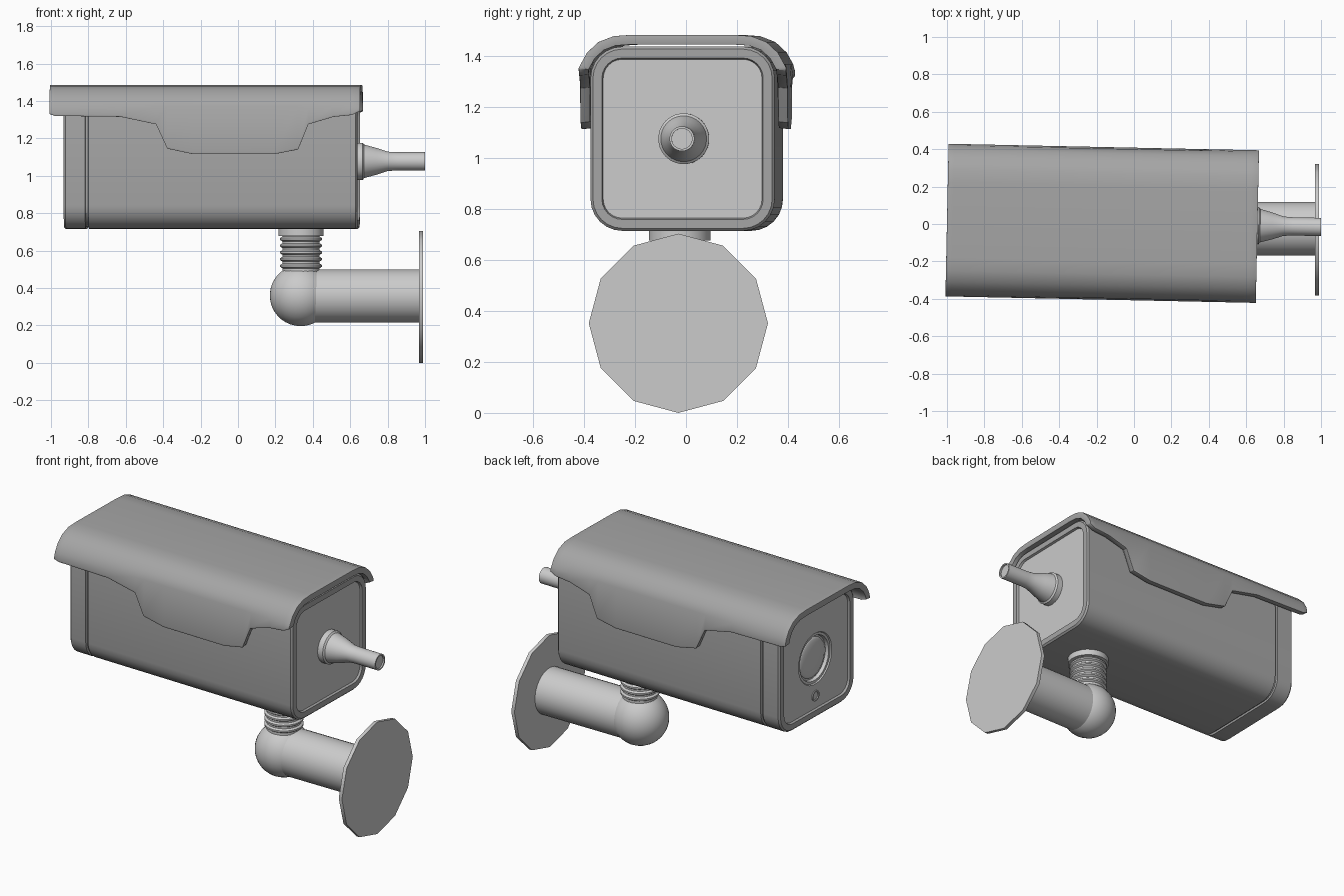
import bpy, bmesh
from math import sin, cos, pi, radians

cube = bpy.data.objects.get("Cube")
if cube:
    bpy.data.objects.remove(cube, do_unlink=True)


def material(name, value):
    mat = bpy.data.materials.new(name)
    mat.use_nodes = True
    colour = (value, value, value, 1)
    mat.diffuse_color = colour
    mat.node_tree.nodes["Principled BSDF"].inputs["Base Color"].default_value = colour
    return mat


LIGHT = material("light grey", 0.6)
DARK = material("mid grey", 0.38)
YAW = -0.021  # the housing is turned slightly on its mount


def finish(name, bm, mats, location=(0, 0, 0), rotation=(0, 0, 0), angle=35):
    bmesh.ops.recalc_face_normals(bm, faces=bm.faces)
    mesh = bpy.data.meshes.new(name)
    bm.to_mesh(mesh)
    bm.free()
    for mat in mats:
        mesh.materials.append(mat)
    obj = bpy.data.objects.new(name, mesh)
    bpy.context.collection.objects.link(obj)
    obj.location, obj.rotation_euler = location, rotation
    bpy.ops.object.select_all(action="DESELECT")
    obj.select_set(True)
    bpy.context.view_layer.objects.active = obj
    bpy.ops.object.shade_smooth_by_angle(angle=radians(angle))
    return obj


def loft(bm, rings, light_from=None):
    """Skin a list of equal point rings and close both ends."""
    loops = [[bm.verts.new(p) for p in ring] for ring in rings]
    n = len(loops[0])
    for k, (a, b) in enumerate(zip(loops, loops[1:])):
        for i in range(n):
            j = (i + 1) % n
            face = bm.faces.new((a[i], a[j], b[j], b[i]))
            face.material_index = 1 if light_from and light_from(k) else 0
    for loop in (loops[0], loops[-1]):
        bm.faces.new(loop).material_index = 1 if light_from else 0


def circle(x, r, n=28, z=0.0):
    turns = [2 * pi * (i + 0.5) / n for i in range(n)]
    return [(x, r * cos(t), z + r * sin(t)) for t in turns]


def rounded_square(x, inset, half=0.362, radius=0.125, z=1.077):
    core, r = half - radius, radius - inset
    pts = []
    for c in range(4):
        mid = pi / 4 + c * pi / 2
        cy, cz = core * (1 if cos(mid) > 0 else -1), core * (1 if sin(mid) > 0 else -1)
        for j in range(7):
            t = c * pi / 2 + j * pi / 12
            pts.append((x, cy + r * cos(t), z + cz + r * sin(t)))
    return pts


def lathe(name, profile, mat, location, rotation=(0, 0, 0), n=28, angle=35):
    bm = bmesh.new()
    loft(bm, [circle(x, r, n) for x, r in profile])
    return finish(name, bm, [mat], location, rotation, angle)


# Housing: recessed front panel with lens well, seam groove, recessed rear panel
lens = [(-0.885, 0.125), (-0.885, 0.135), (-0.905, 0.14), (-0.905, 0.155), (-0.912, 0.16)]
shell = [(-0.912, 0.05), (-0.925, 0.045), (-0.925, 0.01), (-0.915, 0), (-0.81, 0),
         (-0.807, 0.012), (-0.795, 0.012), (-0.792, 0), (0.635, 0), (0.645, 0.01),
         (0.645, 0.045), (0.632, 0.05)]
bm = bmesh.new()
loft(bm, [circle(x, r, z=1.077) for x, r in lens] + [rounded_square(*s) for s in shell],
     lambda k: k < len(lens))
finish("housing", bm, [DARK, LIGHT], rotation=(0, 0, YAW))

# Domed lens glass and small sensor below it
dome = [(-0.88, 0.125)] + [(-0.885 - 0.02 * sin(t), 0.125 * cos(t))
                           for t in [i * pi / 14 for i in range(7)]]
lathe("lens", dome, LIGHT, (0, 0.0, 1.077), (0, 0, YAW))
lathe("sensor", [(-0.91, 0.033), (-0.918, 0.033), (-0.918, 0.025), (-0.913, 0.022)],
      LIGHT, (0, 0, 0.845), (0, 0, YAW))

# Sun hood: arched sheet with a lowered flap on each side
edge = [(-1.0, 1.33), (-0.97, 1.32), (-0.62, 1.315), (-0.43, 1.275), (-0.37, 1.145),
        (-0.23, 1.115), (0.2, 1.115), (0.33, 1.14), (0.385, 1.275), (0.52, 1.315),
        (0.62, 1.325), (0.66, 1.345)]
arch = [(0.2, 1.485), (0.27, 1.48), (0.33, 1.457), (0.375, 1.415), (0.4, 1.37)]
bm = bmesh.new()
columns = []
for x, low in edge:
    half = arch + [(0.408, low + 0.01), (0.407, low)]
    pts = [(-y, z) for y, z in reversed(half)] + half
    columns.append([bm.verts.new((x, y, z)) for y, z in pts])
for a, b in zip(columns, columns[1:]):
    for i in range(len(a) - 1):
        bm.faces.new((a[i], a[i + 1], b[i + 1], b[i]))
hood = finish("hood", bm, [DARK], rotation=(0, 0, YAW), angle=40)
if hood.data.polygons[len(hood.data.polygons) // 2].normal.z < 0:
    hood.data.flip_normals()
solid = hood.modifiers.new("thickness", "SOLIDIFY")
solid.thickness, solid.offset = 0.038, -1
bevel = hood.modifiers.new("soft edge", "BEVEL")
bevel.width, bevel.segments, bevel.limit_method = 0.008, 2, "ANGLE"
bevel.angle_limit = radians(50)

# Cable with its strain relief
lathe("cable", [(0.62, 0.1), (0.667, 0.1), (0.675, 0.09), (0.74, 0.072), (0.8, 0.052),
                (0.85, 0.049), (1.0, 0.049), (1.0, 0.04), (0.99, 0.04)],
      LIGHT, (0, 0.005, 1.077), (0, 0, YAW))

# Ribbed swivel neck under the housing
ribs = [(0.47, 0.1)]
for k in range(5):
    z = 0.505 + k * 0.036
    ribs += [(z, 0.1), (z + 0.008, 0.112), (z + 0.018, 0.112), (z + 0.026, 0.1)]
ribs += [(0.678, 0.1), (0.678, 0.122), (0.73, 0.122)]
lathe("swivel_neck", ribs, LIGHT, (0.337, -0.025, 0), (0, -pi / 2, 0))

# Ball joint, arm and wall plate
ball = [(-0.165 * cos(t), 0.165 * sin(t)) for t in [0.03 + i * (pi - 0.06) / 18 for i in range(19)]]
lathe("ball_joint", ball, LIGHT, (0.335, -0.025, 0.36))
lathe("arm", [(0.4, 0.143), (0.975, 0.143)], LIGHT, (0, -0.025, 0.357))
bm = bmesh.new()
turns = [2 * pi * i / 12 for i in range(12)]
loft(bm, [[(x, 0.352 * cos(t), 0.352 * sin(t)) for t in turns] for x in (0.968, 0.99)])
finish("wall_plate", bm, [LIGHT], (0, -0.03, 0.352))
